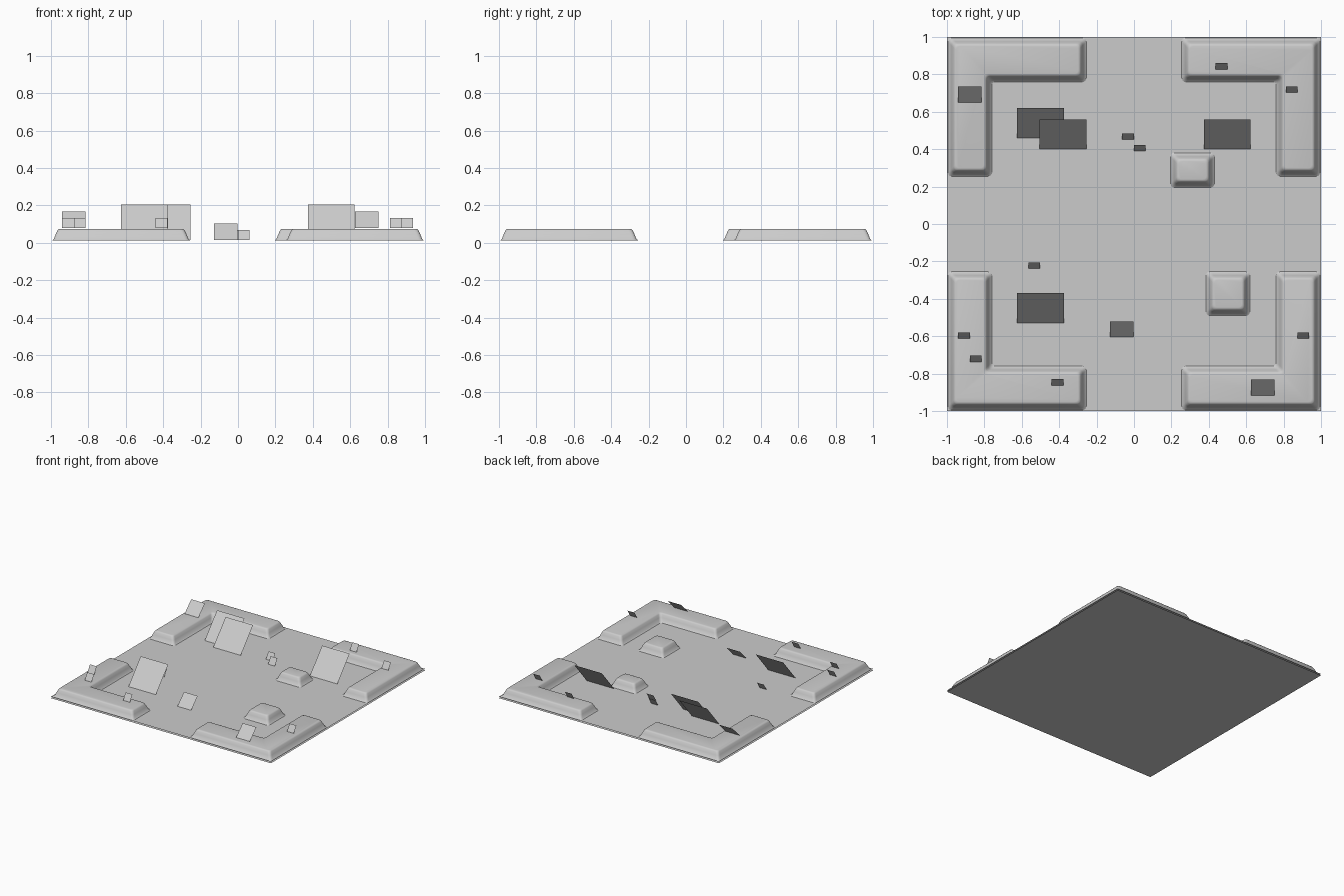
import bpy, bmesh, math
from mathutils import Vector

if "Cube" in bpy.data.objects:
    bpy.data.objects.remove(bpy.data.objects["Cube"])

GROUND = 0.012

grey = bpy.data.materials.new("plain_grey")
grey.diffuse_color = (0.6, 0.6, 0.6, 1)
grey.use_nodes = True
grey.node_tree.nodes["Principled BSDF"].inputs["Base Color"].default_value = grey.diffuse_color


def make_object(name, bm, smooth=False):
    mesh = bpy.data.meshes.new(name)
    bm.to_mesh(mesh)
    bm.free()
    mesh.materials.append(grey)
    obj = bpy.data.objects.new(name, mesh)
    bpy.context.collection.objects.link(obj)
    if smooth:
        bpy.ops.object.select_all(action='DESELECT')
        obj.select_set(True)
        bpy.context.view_layer.objects.active = obj
        bpy.ops.object.shade_smooth_by_angle(angle=math.radians(45))
    return obj


def inset_outline(points, inset, radius=0.022, steps=4):
    """Inset a right-angled counter-clockwise outline and round its corners."""
    out = []
    n = len(points)
    for i in range(n):
        p = Vector(points[i])
        into = (p - Vector(points[i - 1])).normalized()
        away = (Vector(points[(i + 1) % n]) - p).normalized()
        normals = [Vector((-d.y, d.x)) for d in (into, away)]
        c = p + (normals[0] + normals[1]) * inset
        a, b = c - into * radius, c + away * radius
        for s in range(steps + 1):
            t = s / steps
            out.append(a * (1 - t) ** 2 + c * 2 * t * (1 - t) + b * t * t)
    return out


# Inset and height of each ring up the side of a mound
MOUND_PROFILE = [(0, GROUND), (0.010, 0.020), (0.020, 0.045),
                 (0.030, 0.066), (0.036, 0.073), (0.044, 0.075)]


def mound(name, points):
    bm = bmesh.new()
    rings = [[bm.verts.new((p.x, p.y, z)) for p in inset_outline(points, d)]
             for d, z in MOUND_PROFILE]
    n = len(rings[0])
    for lo, hi in zip(rings, rings[1:]):
        for i in range(n):
            j = (i + 1) % n
            bm.faces.new((lo[i], lo[j], hi[j], hi[i]))
    bm.faces.new(rings[-1])
    return make_object(name, bm, True)


def box_outline(x0, x1, y0, y1):
    return [(x0, y0), (x1, y0), (x1, y1), (x0, y1)]


def quad(name, coords):
    bm = bmesh.new()
    bm.faces.new([bm.verts.new(c) for c in coords])
    return make_object(name, bm)


# Ground: an upper sheet and a sheet facing down beneath it
corners = box_outline(-1, 1, -1, 1)
quad("ground_top", [(x, y, GROUND) for x, y in corners])
quad("ground_underside", [(x, y, 0) for x, y in reversed(corners)])

# Raised L-shaped banks in the four corners
o, i, e = 0.995, 0.76, 0.255
bank = [(e, i), (i, i), (i, e), (o, e), (o, o), (e, o)]
for sx, xname in ((-1, "left"), (1, "right")):
    for sy, yname in ((-1, "front"), (1, "back")):
        pts = [(x * sx, y * sy) for x, y in bank]
        mound(f"corner_bank_{yname}_{xname}", pts if sx * sy > 0 else pts[::-1])

# Two small free-standing mounds
mound("small_mound_back", box_outline(0.195, 0.43, 0.195, 0.38))
mound("small_mound_front", box_outline(0.385, 0.62, -0.49, -0.255))


# Square cards leaning back: left edge, front edge and base height of each
def cards(name, width, depth, height, places):
    for x, y, z in places:
        quad(name, [(x, y, z), (x + width, y, z),
                    (x + width, y + depth, z + height), (x, y + depth, z + height)])


LOW, HIGH = 0.016, 0.08
cards("large_card", 0.25, 0.16, 0.188, [
    (-0.625, 0.46, LOW), (-0.505, 0.40, LOW), (0.373, 0.40, LOW), (-0.625, -0.53, LOW)])
cards("medium_card", 0.125, 0.085, 0.086, [
    (-0.94, 0.65, HIGH), (-0.127, -0.605, LOW), (0.625, -0.917, HIGH)])
cards("small_card", 0.062, 0.033, 0.053, [
    (-0.565, -0.238, LOW), (-0.94, -0.612, HIGH), (-0.877, -0.737, HIGH),
    (-0.44, -0.863, HIGH), (-0.063, 0.452, LOW), (0, 0.39, LOW),
    (0.437, 0.827, HIGH), (0.813, 0.702, HIGH), (0.874, -0.612, HIGH)])
